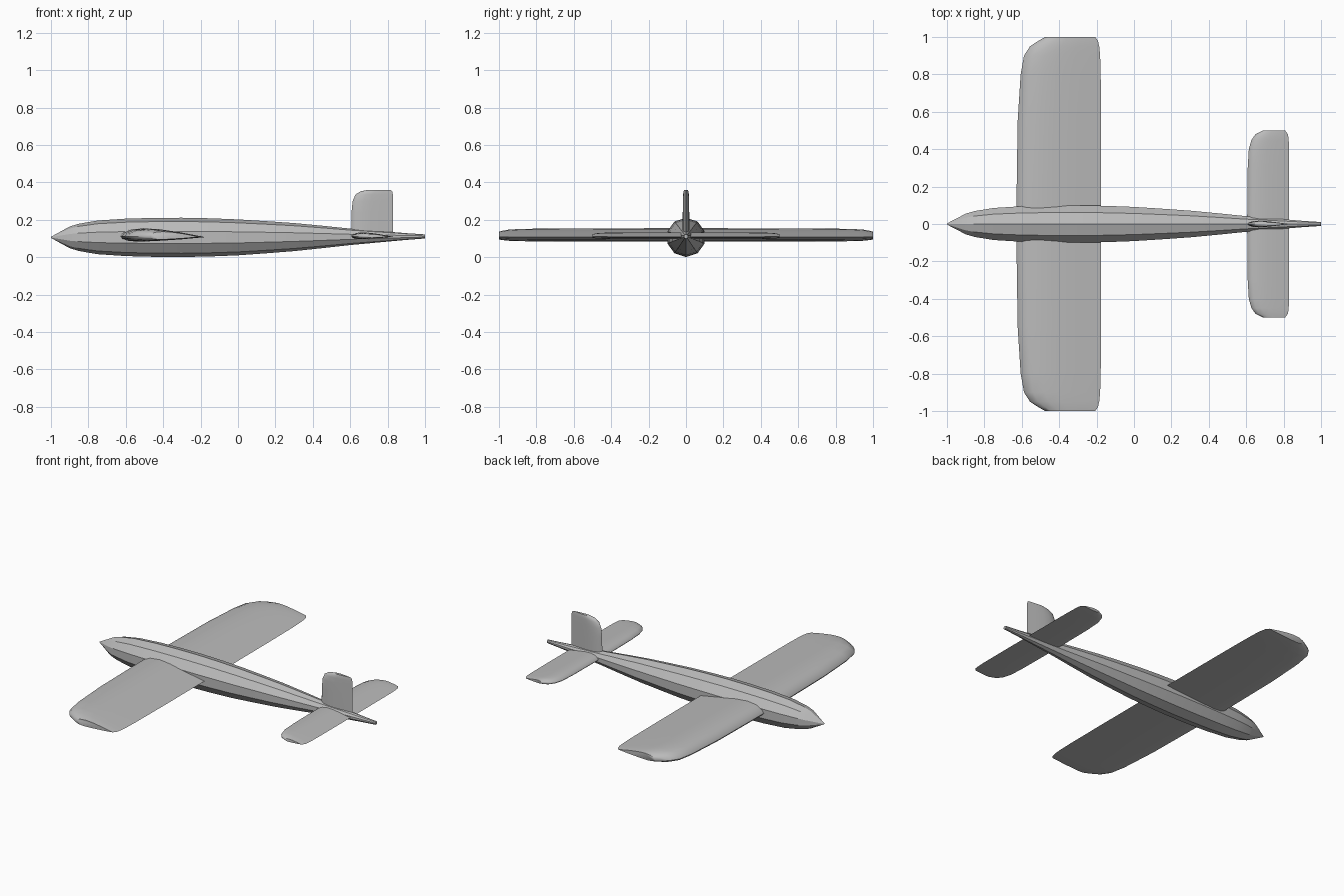
import bpy, bmesh, math

if "Cube" in bpy.data.objects:
    bpy.data.objects.remove(bpy.data.objects["Cube"])

grey = bpy.data.materials.new("plain_grey")
grey.use_nodes = True
COLOR = (0.5, 0.5, 0.5, 1)
grey.diffuse_color = COLOR
grey.node_tree.nodes["Principled BSDF"].inputs["Base Color"].default_value = COLOR


def loft(name, rings, angle):
    """Skin equal-sized rings of points and cap both ends."""
    bm = bmesh.new()
    loops = [[bm.verts.new(p) for p in ring] for ring in rings]
    n = len(loops[0])
    for a, b in zip(loops, loops[1:]):
        for i in range(n):
            j = (i + 1) % n
            bm.faces.new((a[i], a[j], b[j], b[i]))
    bm.faces.new(loops[0])
    bm.faces.new(loops[-1])
    bmesh.ops.remove_doubles(bm, verts=bm.verts, dist=1e-5)
    bmesh.ops.recalc_face_normals(bm, faces=bm.faces)
    mesh = bpy.data.meshes.new(name)
    bm.to_mesh(mesh)
    bm.free()
    mesh.materials.append(grey)
    obj = bpy.data.objects.new(name, mesh)
    bpy.context.collection.objects.link(obj)
    bpy.ops.object.select_all(action='DESELECT')
    obj.select_set(True)
    bpy.context.view_layer.objects.active = obj
    bpy.ops.object.shade_smooth_by_angle(angle=math.radians(angle))
    return obj


# Ten-sided fuselage: (x, radius)
body = [(-1, .003), (-.9, .058), (-.85, .073), (-.75, .09), (-.6, .1),
        (-.45, .104), (-.3, .105), (-.15, .102), (0, .096), (.15, .086), (.3, .075),
        (.45, .06), (.6, .044), (.75, .031), (.9, .018), (1, .011)]
angles = [math.radians(90 + 36 * k) for k in range(10)]
loft("fuselage", [[(x, r * math.cos(a), .106 + .005 * max(0, x) + r * math.sin(a))
                   for a in angles] for x, r in body], 25)

# Airfoil section as fractions of the chord
cambered = [(0, 0), (.03, .045), (.12, .082), (.27, .097), (.45, .086), (.7, .05),
            (1, -.008), (.7, -.036), (.4, -.055), (.2, -.062), (.08, -.05), (.02, -.027)]
upper = [(0, 0), (.03, .035), (.12, .065), (.27, .078), (.45, .068), (.7, .04), (1, 0)]
symmetric = upper + [(u, -h) for u, h in upper[-2:0:-1]]


def section(foil, lead, trail, place):
    chord = trail - lead
    return [place(lead + u * chord, h * chord) for u, h in foil]


# Main wing and tailplane: half-span stations (span, leading x, trailing x), mirrored
wing = [(0, -.63, -.175), (.55, -.622, -.176), (.8, -.606, -.178), (.9, -.588, -.181),
        (.95, -.556, -.186), (.98, -.51, -.193), (1, -.475, -.208)]
tail = [(0, .605, .83), (.3, .608, .83), (.4, .614, .829), (.45, .628, .827),
        (.48, .65, .823), (.5, .69, .808)]
for name, plan, z in (("main_wing", wing, .111), ("tailplane", tail, .111)):
    full = [(-s, a, b) for s, a, b in plan[:0:-1]] + plan
    loft(name, [section(cambered, a, b, lambda x, h: (x, s, z + h))
                for s, a, b in full], 40)

# Upright tail fin: (height, leading x, trailing x)
fin = [(.1, .605, .83), (.24, .607, .83), (.3, .613, .829), (.335, .628, .828),
       (.352, .655, .825), (.36, .695, .815)]
loft("tail_fin", [section(symmetric, a, b, lambda x, h: (x, h, s))
                  for s, a, b in fin], 40)
